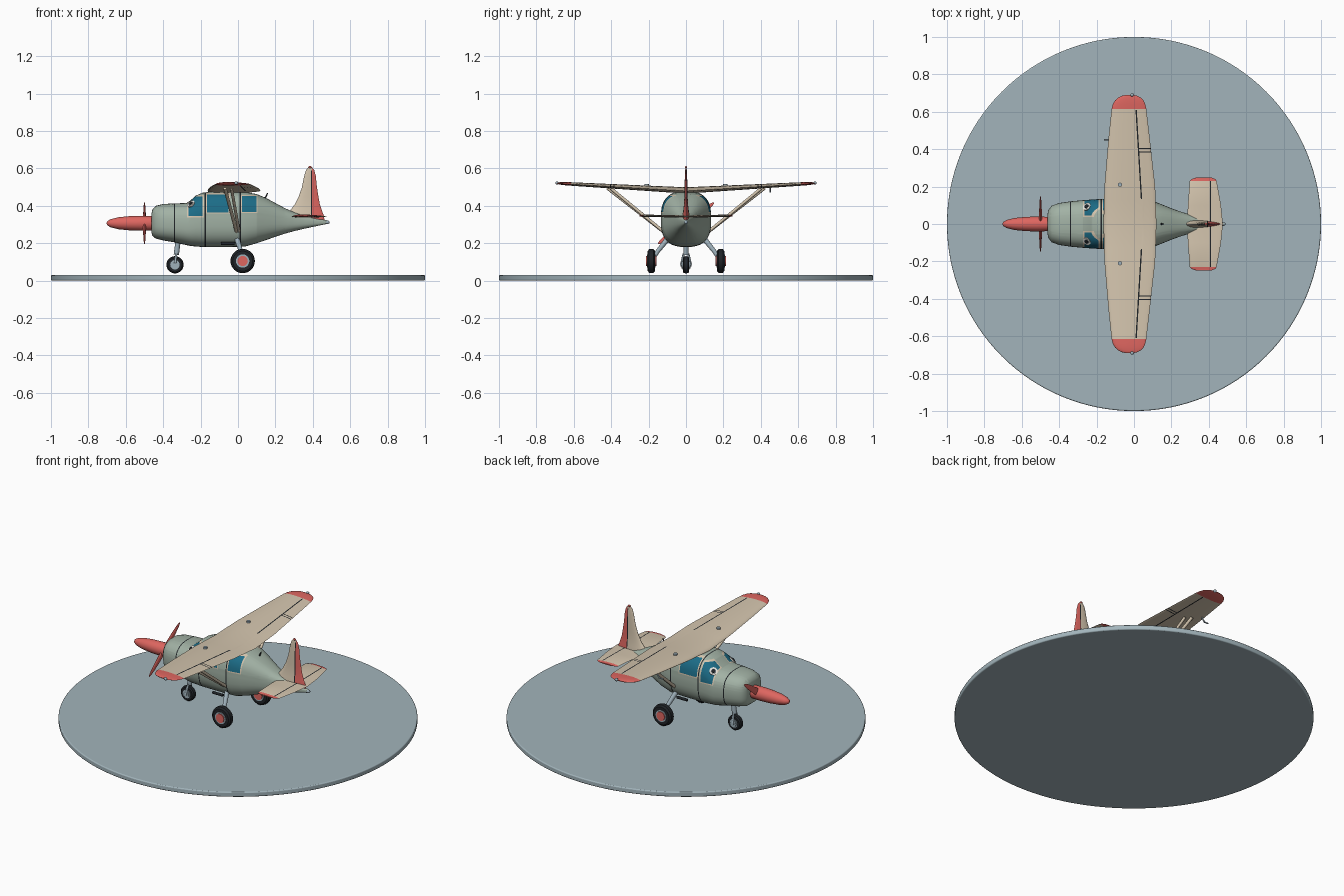
import bpy, bmesh, math
from mathutils import Vector
from mathutils.bvhtree import BVHTree

if "Cube" in bpy.data.objects:
    bpy.data.objects.remove(bpy.data.objects["Cube"])


def mat(name, *srgb):
    m = bpy.data.materials.new(name)
    m.diffuse_color = [((c / 255 + 0.055) / 1.055) ** 2.4 for c in srgb] + [1]
    m.use_nodes = True
    m.node_tree.nodes["Principled BSDF"].inputs["Base Color"].default_value = m.diffuse_color
    return m


GREEN = mat("sage green", 162, 178, 165)
CREAM = mat("cream", 212, 197, 174)
CORAL = mat("coral red", 222, 102, 96)
TEAL = mat("teal glass", 28, 108, 135)
BLACK = mat("near black", 32, 36, 40)
METAL = mat("blue grey metal", 158, 176, 186)
BASE = mat("pale blue base", 162, 180, 187)
WHITE = mat("eye white", 240, 238, 230)


def finish(name, bm, *mats):
    bmesh.ops.recalc_face_normals(bm, faces=bm.faces)
    me = bpy.data.meshes.new(name)
    bm.to_mesh(me)
    bm.free()
    for m in mats:
        me.materials.append(m)
    ob = bpy.data.objects.new(name, me)
    bpy.context.collection.objects.link(ob)
    return ob


def loft(rings):
    bm = bmesh.new()
    vs = [[bm.verts.new(p) for p in r] for r in rings]
    n = len(vs[0])
    for a, b in zip(vs, vs[1:]):
        for i in range(n):
            bm.faces.new((a[i], a[(i + 1) % n], b[(i + 1) % n], b[i]))
    bm.faces.new(vs[0])
    bm.faces.new(vs[-1])
    return bm


def cut(bm, co, no):
    geom = bm.verts[:] + bm.edges[:] + bm.faces[:]
    bmesh.ops.bisect_plane(bm, geom=geom, dist=1e-5, plane_co=co, plane_no=no)


def paint(bm, rule):
    for f in bm.faces:
        c = f.calc_center_median()
        f.material_index = rule(c.x, c.y, c.z)


def rod(name, a, b, r, m, r2=None, seg=16):
    """Cylinder or cone between two points."""
    a, b = Vector(a), Vector(b)
    bm = bmesh.new()
    bmesh.ops.create_cone(bm, cap_ends=True, segments=seg, radius1=r,
                          radius2=r if r2 is None else r2, depth=(b - a).length)
    ob = finish(name, bm, m)
    ob.location = (a + b) / 2
    ob.rotation_euler = (b - a).to_track_quat('Z', 'Y').to_euler()
    return ob


def ball(name, loc, scale, m, rot=(0, 0, 0)):
    bm = bmesh.new()
    bmesh.ops.create_uvsphere(bm, u_segments=20, v_segments=12, radius=1)
    ob = finish(name, bm, m)
    ob.location, ob.scale, ob.rotation_euler = loc, scale, rot
    return ob


def lathe(prof, n=32):
    """Rings around the x axis at height z = 0.307."""
    return loft([[(x, r * math.cos(math.tau * i / n), .307 + r * math.sin(math.tau * i / n))
                  for i in range(n)] for x, r in prof])


def foil(x0, x1, t, n=12):
    """Closed wing profile as (x, height) pairs."""
    pts = []
    for i in range(2 * n):
        a = math.pi * i / n
        u = (1 - math.cos(a)) / 2
        h = t * math.sin(a) * (1.15 - .65 * u) * (1 if i < n else .75)
        pts.append((x0 + (x1 - x0) * u, h))
    return pts


# Round display base
bm = bmesh.new()
bmesh.ops.create_cone(bm, cap_ends=True, segments=128, radius1=1, radius2=1, depth=.03)
base = finish("display_base", bm, BASE)
base.location.z = .015
bev = base.modifiers.new("rim", 'BEVEL')
bev.width, bev.segments = .006, 3

# Fuselage: x, bottom, top, half width
stations = [(-.463, .26, .355, .05), (-.458, .24, .38, .075), (-.44, .225, .4, .098),
            (-.40, .215, .41, .112), (-.34, .205, .413, .121), (-.275, .19, .415, .127),
            (-.25, .185, .433, .129), (-.225, .183, .455, .131), (-.19, .18, .47, .133),
            (-.13, .18, .478, .135), (-.04, .18, .478, .135), (.04, .183, .474, .134),
            (.10, .2, .463, .124), (.15, .217, .442, .104), (.20, .235, .415, .084),
            (.25, .251, .388, .066), (.30, .265, .366, .051), (.36, .279, .347, .035),
            (.43, .294, .33, .018), (.48, .304, .322, .006)]


def hull(x, lo, hi, w, n=40):
    ring = []
    for i in range(n):
        c, s = math.cos(math.tau * i / n), math.sin(math.tau * i / n)
        ring.append((x, w * math.copysign(abs(c) ** .74, c),
                     (lo + hi) / 2 + (hi - lo) / 2 * math.copysign(abs(s) ** .74, s)))
    return ring


# Windows: x from, x to, z from, z to, least distance from the middle
panes = [(-.265, -.19, .345, .45, .045), (-.165, -.05, .365, .462, .06), (.022, .098, .368, .452, .06)]
seams = [-.34, -.175, .012]
F = .007
bm = loft([hull(*s) for s in stations])
for x0, x1, z0, z1, y0 in panes:
    for d in (0, F):
        for x in (x0 - d, x1 + d):
            cut(bm, (x, 0, 0), (1, 0, 0))
        for z in (z0 - d, z1 + d):
            cut(bm, (0, 0, z), (0, 0, 1))
        for y in (y0 - d, d - y0):
            cut(bm, (0, y, 0), (0, 1, 0))
for x in seams:
    for d in (-.003, .003):
        cut(bm, (x + d, 0, 0), (1, 0, 0))


def hull_colour(x, y, z):
    for d, m in ((0, 1), (F, 2)):
        for x0, x1, z0, z1, y0 in panes:
            if x0 - d < x < x1 + d and z0 - d < z < z1 + d and abs(y) > y0 - d:
                return m
    return 3 if any(abs(x - s) < .003 for s in seams) else 0


paint(bm, hull_colour)
tree = BVHTree.FromBMesh(bm)
finish("fuselage", bm, GREEN, TEAL, CREAM, BLACK)

# Eyes on the windscreen panes
for s in (-1, 1):
    p, n, _, _ = tree.find_nearest(Vector((-.253, s * .094, .412)))
    if n.dot(Vector((0, s, .5))) < 0:
        n = -n
    for name, r, h, m in (("eye", .023, .004, WHITE), ("iris", .014, .006, METAL), ("pupil", .011, .008, BLACK)):
        rod(name, p - n * .004, p + n * h, r, m, seg=24)

# Spinner and propeller
finish("spinner", lathe([(-.703, .003), (-.698, .012), (-.68, .022), (-.64, .032),
                         (-.58, .038), (-.52, .04), (-.455, .038)]), CORAL)
ball("propeller", (-.50, 0, .307), (.008, .02, .187), CORAL, (-math.atan2(.15, .11), 0, 0))

# Main wing with coral tips and control surface seams
span = [(0, -.163, .12), (.2, -.158, .113), (.45, -.137, .085), (.615, -.12, .066), (.64, -.113, .06),
        (.66, -.102, .051), (.675, -.086, .037), (.685, -.066, .019), (.69, -.045, 0)]
rings = []
for y, x0, x1 in [(-a, b, c) for a, b, c in span[:0:-1]] + span:
    k = abs(y) / .69
    t = (.022 - .011 * k) * min(1, (x1 - x0) / .17)
    rings.append([(x, y, .48 + .04 * k + h) for x, h in foil(x0, x1, t)])
bm = loft(rings)
for s in (-1, 1):
    for d in (-.0035, .0035):
        cut(bm, (.048 + d, 0, 0), (1, s * .06, 0))
        for y in (.13, .385, .403, .613):
            cut(bm, (0, s * y + d * .8, 0), (0, 1, 0))


def wing_colour(x, y, z):
    y = abs(y)
    e = x - .048 + .06 * y
    if y > .6135:
        return 1
    hinge = abs(e) < .0036 and .13 < y < .61
    rib = e > 0 and (abs(y - .385) < .0028 or abs(y - .403) < .0028)
    return 2 if hinge or rib else 0


paint(bm, wing_colour)
finish("main_wing", bm, CREAM, CORAL, BLACK)

# Tailplane
span = [(0, .285, .475), (.1, .288, .465), (.23, .298, .442), (.24, .307, .435), (.248, .33, .415)]
bm = loft([[(x, y, .342 + abs(y) * .02 + h) for x, h in foil(x0, x1, .008 if abs(y) < .24 else .004)]
           for y, x0, x1 in [(-a, b, c) for a, b, c in span[:0:-1]] + span])
for x in (.406, .412):
    cut(bm, (x, 0, 0), (1, 0, 0))
paint(bm, lambda x, y, z: 1 if abs(y) > .23 else 2 if .406 < x < .412 else 0)
finish("tailplane", bm, CREAM, CORAL, BLACK)

# Fin with a flared root, and coral rudder
fin = [(.325, .23, .462, .026), (.345, .245, .46, .024), (.37, .275, .45, .018), (.41, .305, .437, .012),
       (.45, .325, .43, .01), (.5, .342, .422, .009), (.56, .354, .416, .007),
       (.59, .363, .408, .005), (.607, .376, .395, .003)]
bm = loft([[(x, h if i <= 12 else h / .75, z) for i, (x, h) in enumerate(foil(x0, x1, t))]
           for z, x0, x1, t in fin])
for x in (.39, .396):
    cut(bm, (x, 0, 0), (1, 0, 0))
paint(bm, lambda x, y, z: 1 if x > .396 else 2 if x > .39 and z < .59 else 0)
finish("fin_and_rudder", bm, CREAM, CORAL, BLACK)


# Wheels
def wheel(name, x, y, z, r, w, hub):
    prof = [(-w, r * .6), (-w, r * .82), (-w * .6, r * .97), (0, r), (w * .6, r * .97), (w, r * .82), (w, r * .6)]
    n = 32
    bm = loft([[(x + q * math.cos(math.tau * i / n), y + o, z + q * math.sin(math.tau * i / n))
                for i in range(n)] for o, q in prof])
    finish(name + "_tyre", bm, BLACK)
    rod(name + "_rim", (x, y - w - .003, z), (x, y + w + .003, z), r * .55, METAL, seg=24)
    rod(name + "_hub", (x, y - w - .008, z), (x, y + w + .008, z), r * .42, hub, seg=24)


wheel("nose_wheel", -.337, 0, .085, .046, .017, METAL)
rod("nose_leg", (-.318, 0, .23), (-.33, 0, .138), .014, METAL)
rod("nose_axle", (-.337, -.03, .085), (-.337, .03, .085), .008, METAL)
for s in (-1, 1):
    rod("nose_fork", (-.33, s * .012, .145), (-.337, s * .026, .085), .006, METAL)
    wheel("main_wheel", .025, s * .185, .105, .065, .02, CORAL)
    rod("main_leg", (-.01, s * .085, .24), (.02, s * .165, .14), .015, METAL, .011)
    rod("main_axle", (.02, s * .155, .15), (.025, s * .185, .105), .011, METAL)
    # Wing struts
    rod("front_strut", (-.07, s * .42, .495), (-.008, s * .12, .262), .009, CREAM)
    rod("rear_strut", (-.035, s * .40, .492), (.006, s * .12, .262), .008, CREAM)
    # Small fittings
    rod("boarding_step", (-.09, s * .115, .198), (-.02, s * .115, .198), .008, BLACK)
    ball("wing_tip_light", (-.01, s * .69, .522), (.01, .009, .009), METAL)
    rod("fuel_cap", (-.075, s * .21, .505), (-.075, s * .21, .518), .011, METAL)
rod("pitot_post", (-.115, .45, .5), (-.135, .45, .475), .004, METAL)
rod("pitot_tube", (-.16, .45, .475), (-.13, .45, .475), .004, METAL)
rod("aerial", (.14, 0, .43), (.158, 0, .468), .005, BLACK, .003)
ball("tail_light", (.477, 0, .312), (.013, .01, .01), METAL)
ball("fin_light", (.385, 0, .607), (.009, .006, .006), CORAL)

# Smooth shading with sharp edges kept
bpy.ops.object.select_all(action='SELECT')
bpy.context.view_layer.objects.active = base
bpy.ops.object.shade_smooth_by_angle(angle=math.radians(35))
